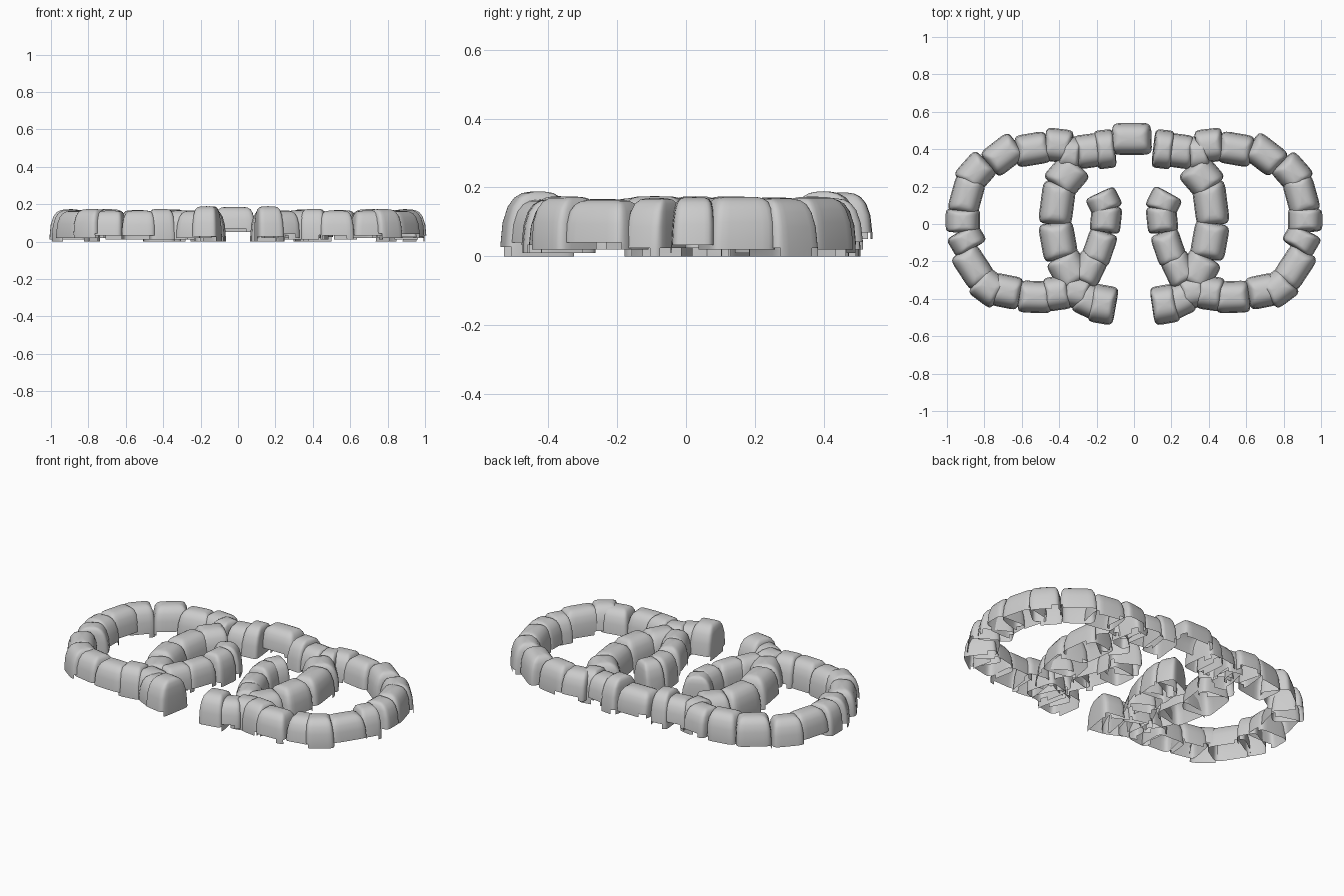
import bpy, bmesh, math, random
from mathutils import Vector, Matrix

if "Cube" in bpy.data.objects:
    bpy.data.objects.remove(bpy.data.objects["Cube"])

random.seed(7)

# Left half courses: width across the course, then stones as (x, y, length along it)
COURSES = {
    "outer_ring": (0.17, [
        (-0.155, 0.40, 0.10), (-0.245, 0.39, 0.13), (-0.34, 0.375, 0.10), (-0.405, 0.42, 0.14),
        (-0.545, 0.40, 0.17), (-0.70, 0.37, 0.18), (-0.845, 0.275, 0.16), (-0.895, 0.15, 0.19),
        (-0.915, 0.02, 0.12), (-0.895, -0.085, 0.11), (-0.86, -0.23, 0.20), (-0.775, -0.34, 0.14),
        (-0.685, -0.36, 0.15), (-0.53, -0.39, 0.17), (-0.41, -0.37, 0.13), (-0.31, -0.36, 0.13),
        (-0.235, -0.41, 0.14), (-0.165, -0.43, 0.13)]),
    "inner_wall": (0.19, [
        (-0.36, 0.255, 0.16), (-0.41, 0.11, 0.22), (-0.405, -0.09, 0.19), (-0.345, -0.25, 0.17)]),
    "inner_hook": (0.155, [
        (-0.24, -0.24, 0.16), (-0.185, -0.125, 0.17), (-0.15, 0.025, 0.14), (-0.16, 0.115, 0.11)]),
}
# Extra twist in degrees for stones that sit askew in their course
TWIST = {"outer_ring_5": 15, "outer_ring_9": 18, "outer_ring_10": 8, "outer_ring_17": 6,
         "inner_wall_0": -22, "inner_wall_3": 10, "inner_hook_3": 20}
SIDES = 24
STEPS = (0, 0.09, 0.45, 0.8, 1.08, 1.32, 1.48)   # dome profile angles, hem to crown


def squarish(angle, power=0.32):
    c, s = math.cos(angle), math.sin(angle)
    return math.copysign(abs(c) ** power, c), math.copysign(abs(s) ** power, s)


def stone(name, x, y, length, width, angle, top, base):
    bm = bmesh.new()
    # Slight wedge and lean so every stone is different
    wedge, lean = random.uniform(-0.07, 0.07), random.uniform(-0.05, 0.05)
    loops = []
    for t in STEPS:
        f = math.sin(t) ** 0.8
        sx, sy = math.cos(t) ** 0.3, math.cos(t) ** 0.66
        loop = []
        for i in range(SIDES):
            u, v = squarish(2 * math.pi * (i + 0.5) / SIDES)
            px = u * sx * length * 0.53 * (1 + wedge * v) + lean * f * length
            loop.append(bm.verts.new((px, v * sy * width * 0.52, base + f * (top - base))))
        loops.append(loop)
    # Ragged hem: pieces of the lowest band are missing, underside is open
    keep = [random.random() < 0.45 for _ in range(SIDES // 3)]
    for r in range(len(loops) - 1):
        for i in range(SIDES):
            if r > 0 or keep[i // 3]:
                j = (i + 1) % SIDES
                bm.faces.new((loops[r][i], loops[r][j], loops[r + 1][j], loops[r + 1][i]))
    crown = bm.verts.new((lean * length, 0, top + 0.001))
    for i in range(SIDES):
        bm.faces.new((loops[-1][i], loops[-1][(i + 1) % SIDES], crown))
    bmesh.ops.delete(bm, geom=[v for v in bm.verts if not v.link_faces], context='VERTS')
    place = Matrix.Translation(Vector((x, y, 0))) @ Matrix.Rotation(angle, 4, 'Z')
    bmesh.ops.transform(bm, matrix=place, verts=bm.verts)
    mesh = bpy.data.meshes.new(name)
    bm.to_mesh(mesh)
    bm.free()
    obj = bpy.data.objects.new(name, mesh)
    bpy.context.collection.objects.link(obj)
    return obj


# Keystone at the back centre
made = [stone("centre_stone", -0.012, 0.455, 0.20, 0.165, 0, 0.185, 0.05)]

# Stones follow the direction of their course; short stones are wider; both sides mirror
for name, (width, pts) in COURSES.items():
    last = len(pts) - 1
    for n, (x, y, length) in enumerate(pts):
        a, b = pts[max(n - 1, 0)], pts[min(n + 1, last)]
        angle = math.atan2(b[1] - a[1], b[0] - a[0])
        angle += math.radians(TWIST.get(f"{name}_{n}", 0))
        wide = width + 0.25 * (0.15 - length)
        top = 0.168 + random.uniform(-0.004, 0.006)
        if name == "outer_ring" and n in (0, last):
            top, wide = 0.188, 0.20
        base = random.choice((0.0, 0.01, 0.02))
        made.append(stone(f"left_{name}_stone_{n}", x, y, length, wide, angle, top, base))
        made.append(stone(f"right_{name}_stone_{n}", -x, y, length, wide, -angle, top, base))

# Smooth shading with crisp breaks
bpy.ops.object.select_all(action='DESELECT')
for o in made:
    o.select_set(True)
bpy.context.view_layer.objects.active = made[0]
bpy.ops.object.shade_smooth_by_angle(angle=math.radians(40))
